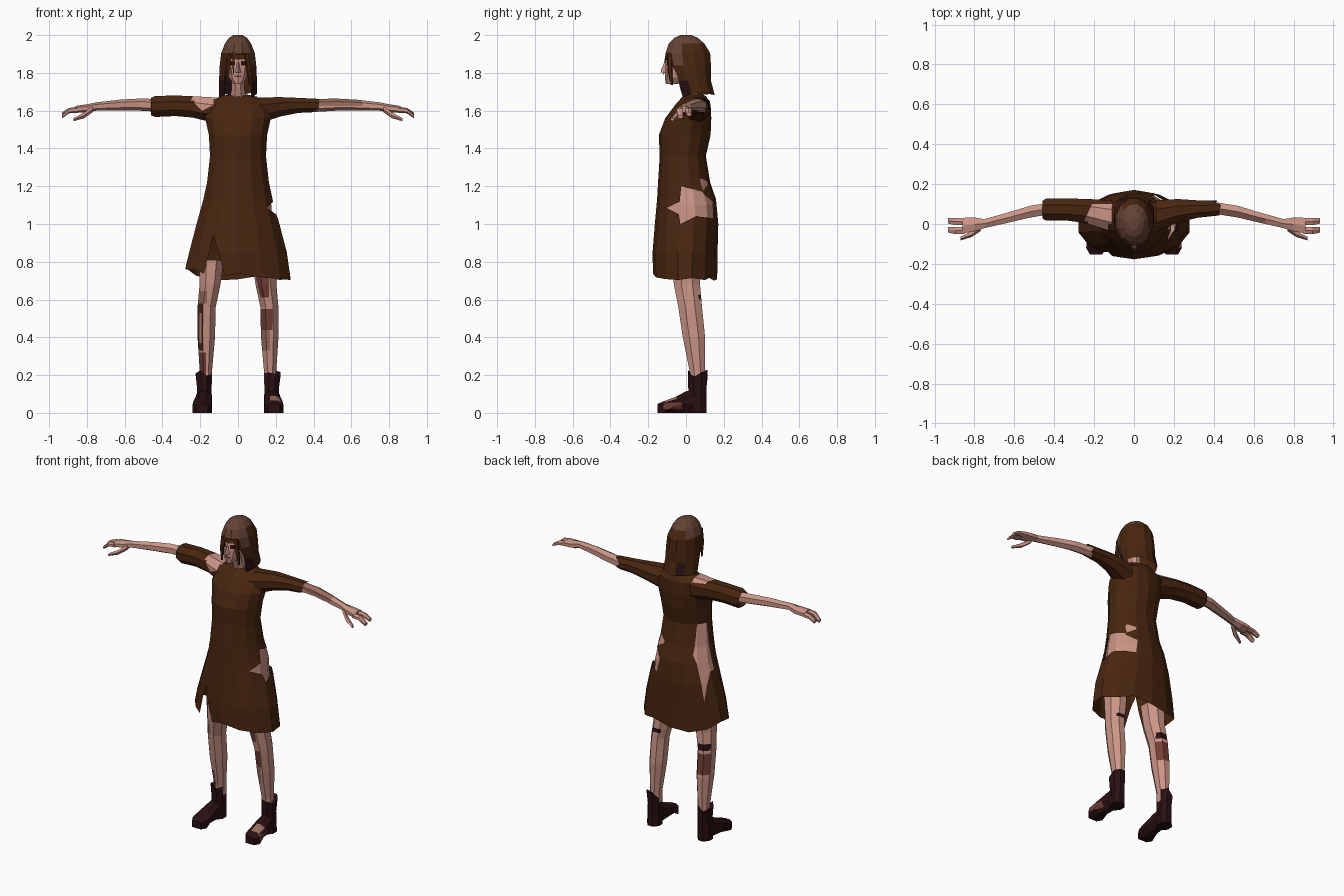
import bpy, bmesh, math, random
from mathutils import Vector

random.seed(4)
PALETTE = [("skin", (0.60, 0.30, 0.24)), ("cloth_brown", (0.065, 0.019, 0.005)),
           ("boot_dark", (0.022, 0.005, 0.006)), ("wound_red", (0.17, 0.048, 0.038)),
           ("faded_brown", (0.13, 0.055, 0.035)), ("dirty_skin", (0.33, 0.155, 0.115))]
MATS = []
for name, c in PALETTE:
    m = bpy.data.materials.new(name)
    m.diffuse_color = (*c, 1)
    MATS.append(m)
SKIN, CLOTH, BOOT, WOUND, FADED, DIRT = range(6)


def loft(name, rings, axis, n, mat, caps=(True, True), jag=0.0, flip=1, turn=0.5):
    """Skin elliptical rings (x, y, z, a, b) set across an axis; jag roughens the first ring."""
    u, v = [i for i in range(3) if i != axis]
    bm = bmesh.new()
    rows = []
    for k, r in enumerate(rings):
        row = []
        for i in range(n):
            t = 2 * math.pi * (i + turn) / n
            p = Vector(r[:3])
            p[u] += r[3] * math.cos(t)
            p[v] += r[4] * math.sin(t)
            if k == 0 and jag:
                p[axis] += random.uniform(-jag, jag)
            p.x *= flip
            row.append(bm.verts.new(p))
        rows.append(row)
    for a, b in zip(rows, rows[1:]):
        for i in range(n):
            j = (i + 1) % n
            bm.faces.new((a[i], a[j], b[j], b[i]))
    for cap, row in zip(caps, (rows[0], rows[-1])):
        if cap:
            bm.faces.new(row)
    for f in bm.faces:
        f.material_index = mat
    bmesh.ops.recalc_face_normals(bm, faces=bm.faces[:])
    me = bpy.data.meshes.new(name)
    bm.to_mesh(me)
    bm.free()
    for m in MATS:
        me.materials.append(m)
    o = bpy.data.objects.new(name, me)
    bpy.context.collection.objects.link(o)
    return o


def patch(o, axis, side, poly, mat):
    """Cut a convex outline into the faces of one side, then colour it (or open it if mat is None)."""
    u, v = [i for i in range(3) if i != axis]
    bm = bmesh.new()
    bm.from_mesh(o.data)
    lo = [min(p[i] for p in poly) for i in (0, 1)]
    hi = [max(p[i] for p in poly) for i in (0, 1)]

    def near(f):
        return f.normal[axis] * side > 0.04 and all(
            max(w.co[c] for w in f.verts) > lo[i] and min(w.co[c] for w in f.verts) < hi[i]
            for i, c in enumerate((u, v)))
    edges = list(zip(poly, poly[1:] + poly[:1]))
    for p, q in edges:
        bm.normal_update()
        fs = [f for f in bm.faces if near(f)]
        es = {e for f in fs for e in f.edges}
        vs = {w for f in fs for w in f.verts}
        co, no = Vector(), Vector()
        co[u], co[v] = p
        no[u], no[v] = q[1] - p[1], p[0] - q[0]
        bmesh.ops.bisect_plane(bm, geom=fs + list(es) + list(vs), dist=1e-5, plane_co=co, plane_no=no)
    bm.normal_update()
    hit = []
    for f in bm.faces:
        c = f.calc_center_median()
        s = [(q[0] - p[0]) * (c[v] - p[1]) - (q[1] - p[1]) * (c[u] - p[0]) for p, q in edges]
        if f.normal[axis] * side > 0.04 and (min(s) > 0 or max(s) < 0):
            hit.append(f)
    if mat is None:
        bmesh.ops.delete(bm, geom=hit, context='FACES')
    else:
        for f in hit:
            f.material_index = mat
    bm.to_mesh(o.data)
    bm.free()


def box(u0, u1, v0, v1):
    return [(u0, v0), (u1, v0), (u1, v1), (u0, v1)]


# Ragged dress with torn hip and split front hem
dress = loft("dress", [
    (0, -0.005, 0.735, 0.285, 0.17), (0, -0.005, 0.85, 0.265, 0.172), (0, 0.003, 1.0, 0.225, 0.168),
    (0, 0.003, 1.13, 0.188, 0.156), (0, -0.01, 1.22, 0.168, 0.138), (0, -0.017, 1.36, 0.152, 0.122),
    (0, -0.007, 1.47, 0.158, 0.137), (0, 0.012, 1.56, 0.178, 0.122), (0, 0.038, 1.635, 0.165, 0.092),
    (0, 0.045, 1.675, 0.10, 0.062), (0, 0.045, 1.685, 0.05, 0.045)], 2, 14, CLOTH, (False, True), jag=0.04)
patch(dress, 0, 1, [(-0.03, 1.0), (0.07, 1.05), (0.09, 1.17), (-0.025, 1.2), (-0.04, 1.06)], None)
patch(dress, 0, 1, [(-0.105, 1.085), (-0.035, 1.05), (-0.03, 1.12)], None)
patch(dress, 0, 1, [(0.06, 1.04), (0.145, 1.03), (0.14, 1.12), (0.08, 1.17)], None)
patch(dress, 1, -1, [(-0.13, 0.94), (-0.20, 0.66), (-0.05, 0.66)], None)
patch(dress, 2, 1, [(-0.20, 0.0), (-0.12, 0.0), (-0.12, 0.10), (-0.20, 0.10)], SKIN)
# Skin seen through the torn hip
loft("hip", [(0.05, 0.01, 0.97, 0.14, 0.145), (0.05, 0.01, 1.1, 0.131, 0.14),
             (0.05, 0, 1.24, 0.105, 0.11)], 2, 12, SKIN)

# Sleeves: one loose and slipped down, one snug and tapering
loose = loft("loose_sleeve", [
    (0.46, 0.072, 1.622, 0.048, 0.05), (0.44, 0.072, 1.622, 0.06, 0.06), (0.33, 0.072, 1.626, 0.06, 0.059),
    (0.24, 0.065, 1.62, 0.066, 0.061), (0.11, 0.04, 1.60, 0.085, 0.075)], 0, 8, CLOTH, (False, False), flip=-1)
patch(loose, 2, 1, [(-0.25, 0.015), (-0.21, 0.1), (-0.11, 0.1), (-0.11, 0.0)], SKIN)
patch(loose, 1, -1, [(-0.23, 1.64), (-0.19, 1.60), (-0.13, 1.63), (-0.13, 1.69), (-0.23, 1.69)], SKIN)
snug = loft("snug_sleeve", [
    (0.41, 0.08, 1.627, 0.04, 0.038), (0.32, 0.075, 1.628, 0.047, 0.043), (0.22, 0.066, 1.62, 0.064, 0.056),
    (0.11, 0.04, 1.60, 0.085, 0.075)], 0, 8, CLOTH, (False, False), jag=0.03)

# Arms, hands and thumbs
for s, side in ((1, "left"), (-1, "right")):
    arm = loft(side + "_arm", [
        (0.12, 0.05, 1.61, 0.05, 0.048), (0.30, 0.072, 1.625, 0.04, 0.038), (0.42, 0.078, 1.628, 0.034, 0.034),
        (0.52, 0.062, 1.632, 0.034, 0.032), (0.62, 0.035, 1.63, 0.03, 0.029), (0.75, 0.002, 1.622, 0.026, 0.022),
        (0.80, -0.002, 1.612, 0.04, 0.022), (0.86, -0.008, 1.607, 0.045, 0.018)], 0, 6, SKIN, flip=s)
    if s > 0:
        patch(arm, 1, -1, box(0.42, 0.66, 1.625, 1.67), DIRT)
    for y, z in ((-0.033, 1.568), (0.012, 1.58)):
        loft(side + "_fingers", [(0.85, y, 1.605, 0.021, 0.016), (0.895, y, 1.60, 0.021, 0.014),
                                 (0.933, y + 0.004, z, 0.016, 0.01)], 0, 6, SKIN, flip=s)
    loft(side + "_thumb", [(0.77, -0.02, 1.607, 0.016, 0.016), (0.815, -0.05, 1.575, 0.016, 0.016),
                           (0.87, -0.072, 1.553, 0.01, 0.009)], 0, 5, SKIN, flip=s)

# Legs and boots
legs = {}
for s, side in ((1, "left"), (-1, "right")):
    legs[s] = loft(side + "_leg", [
        (0.17, 0.062, 0.15, 0.034, 0.04), (0.17, 0.06, 0.22, 0.035, 0.044), (0.168, 0.042, 0.40, 0.05, 0.064),
        (0.166, 0.022, 0.56, 0.052, 0.068), (0.148, 0.005, 0.68, 0.06, 0.075),
        (0.14, 0.0, 0.81, 0.07, 0.08)], 2, 8, SKIN, flip=s)
    loft(side + "_boot_shaft", [
        (0.182, 0.062, 0.205, 0.046, 0.056), (0.178, 0.06, 0.13, 0.042, 0.052),
        (0.18, 0.06, 0.0, 0.045, 0.052)], 2, 8, BOOT, jag=0.025, flip=s)
    foot = loft(side + "_boot_foot", [
        (0.18, 0.06, 0.075, 0.045, 0.055), (0.182, 0.0, 0.068, 0.045, 0.05), (0.187, -0.06, 0.05, 0.052, 0.036),
        (0.19, -0.12, 0.036, 0.054, 0.027), (0.19, -0.152, 0.03, 0.034, 0.018)], 1, 8, BOOT, flip=s)
    # flat sole
    for w in foot.data.vertices:
        if w.co.z < 0.026:
            w.co.z = 0.0
    if s > 0:
        patch(foot, 0, 1, box(-0.12, -0.02, 0.02, 0.055), WOUND)
        patch(foot, 2, 1, box(0.17, 0.225, -0.11, -0.05), DIRT)

# Wounds, dirt and straps on the legs
for s, d, poly, mat in (
        (1, -1, [(0.07, 0.81), (0.165, 0.81), (0.165, 0.61), (0.12, 0.61)], WOUND),
        (1, -1, box(0.10, 0.182, 0.44, 0.55), WOUND), (1, -1, box(0.10, 0.17, 0.33, 0.44), DIRT),
        (1, 1, box(0.13, 0.19, 0.60, 0.625), BOOT),
        (-1, -1, box(-0.23, -0.165, 0.58, 0.645), DIRT), (-1, -1, box(-0.23, -0.185, 0.33, 0.58), CLOTH),
        (-1, -1, box(-0.205, -0.193, 0.37, 0.53), SKIN), (-1, -1, box(-0.23, -0.17, 0.2, 0.32), WOUND),
        (-1, 1, box(-0.23, -0.11, 0.42, 0.55), WOUND), (-1, 1, box(-0.21, -0.12, 0.57, 0.61), BOOT)):
    patch(legs[s], 1, d, poly, mat)

# Neck and head
loft("neck", [(0, 0.035, 1.655, 0.05, 0.05), (0, 0.005, 1.72, 0.036, 0.04), (0, -0.01, 1.80, 0.04, 0.045)], 2, 8, SKIN)
head = loft("head", [
    (0, -0.075, 1.742, 0.024, 0.032), (0, -0.045, 1.775, 0.05, 0.067), (0, -0.025, 1.83, 0.066, 0.088),
    (0, -0.01, 1.88, 0.068, 0.092), (0, 0.0, 1.95, 0.05, 0.06)], 2, 10, SKIN)
for s in (1, -1):
    patch(head, 1, -1, box(min(s * 0.015, s * 0.045), max(s * 0.015, s * 0.045), 1.838, 1.862), BOOT)
patch(head, 1, -1, box(-0.05, 0.05, 1.87, 1.92), CLOTH)
patch(head, 1, -1, box(-0.022, 0.022, 1.777, 1.787), WOUND)
patch(head, 1, -1, box(-0.06, -0.03, 1.79, 1.83), DIRT)
loft("nose", [(0, -0.108, 1.803, 0.016, 0.026), (0, -0.108, 1.818, 0.012, 0.024),
              (0, -0.105, 1.855, 0.006, 0.01)], 2, 4, SKIN, turn=0)

# Bobbed hair, open at the face, with a faded crown
hair = loft("hair", [
    (0, 0.055, 1.685, 0.104, 0.10), (0, 0.035, 1.76, 0.104, 0.10), (0, 0.018, 1.84, 0.10, 0.118),
    (0, 0.01, 1.905, 0.092, 0.122), (0, 0.003, 1.955, 0.072, 0.098), (0, 0.0, 1.985, 0.05, 0.065),
    (0, 0.0, 2.0, 0.025, 0.03)], 2, 12, CLOTH, (False, True), jag=0.015)
patch(hair, 1, -1, [(-0.068, 1.6), (0.068, 1.6), (0.072, 1.8), (0.035, 1.90), (-0.03, 1.895), (-0.07, 1.82)], None)
for f in hair.data.polygons:
    c = f.center
    if c.z > 1.96 or (c.z > 1.915 and (c.y < -0.03 or c.x < -0.05)) or (c.z > 1.86 and c.x > 0.06 and c.y < 0):
        f.material_index = FADED
    elif c.z < 1.8 and (c.y < 0.0 or (c.y > 0.1 and c.x < -0.03)):
        f.material_index = BOOT

# Loose locks hanging beside the face
for x in (-0.056, 0.056):
    loft("hair_lock", [(x * 1.1, -0.075, 1.735, 0.004, 0.006), (x, -0.085, 1.82, 0.013, 0.014),
                       (x * 0.8, -0.085, 1.905, 0.014, 0.016)], 2, 5, CLOTH)
loft("hair_fringe", [(-0.022, -0.118, 1.79, 0.003, 0.003), (-0.026, -0.113, 1.85, 0.007, 0.005),
                     (-0.02, -0.10, 1.91, 0.012, 0.01)], 2, 4, CLOTH)
